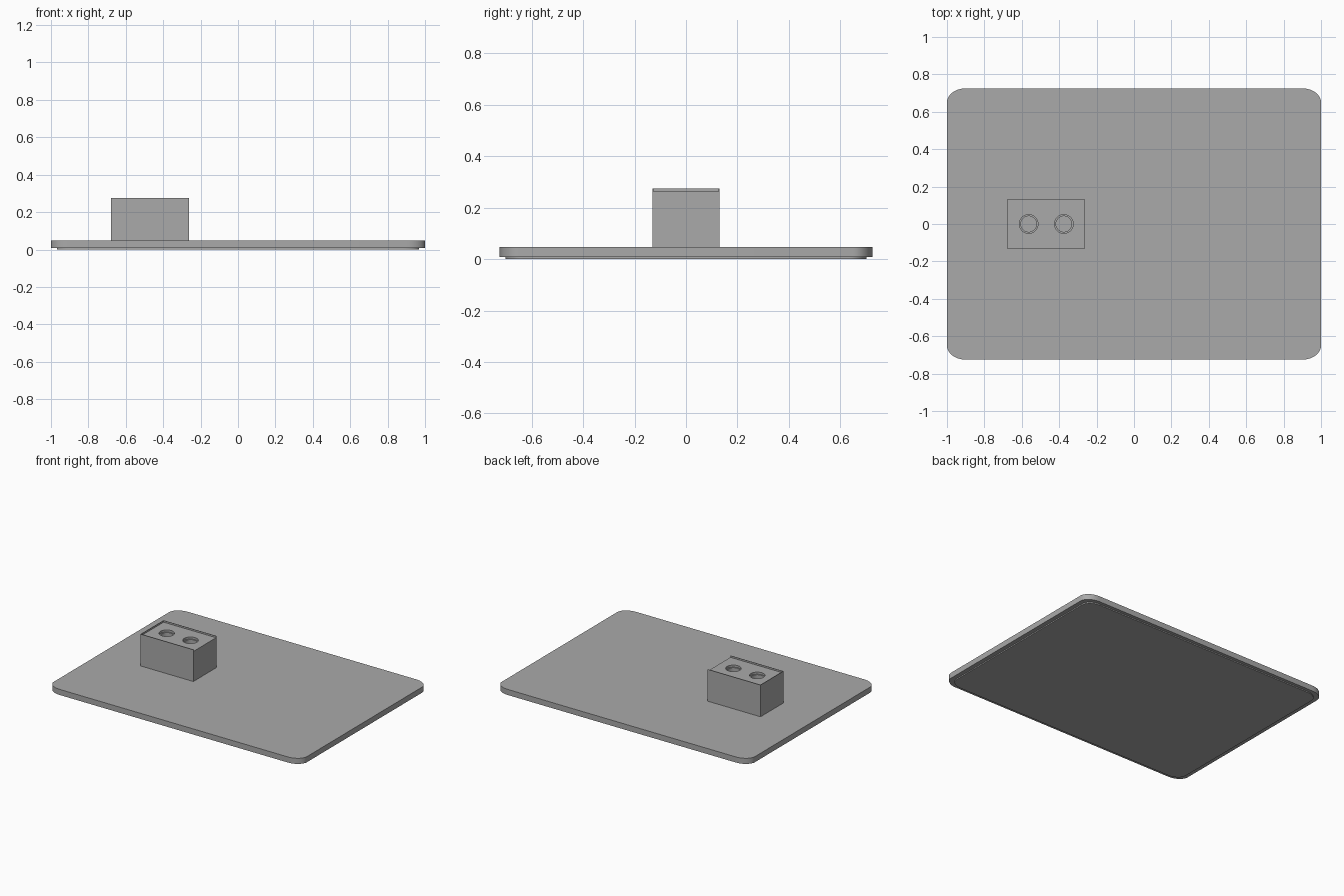
import bpy
import bmesh
from math import sin, cos, pi

cube = bpy.data.objects.get("Cube")
if cube:
    bpy.data.objects.remove(cube, do_unlink=True)

grey = bpy.data.materials.new("plain grey")
grey.use_nodes = True
GREY = (0.4, 0.4, 0.4, 1)
grey.diffuse_color = GREY
grey.node_tree.nodes["Principled BSDF"].inputs["Base Color"].default_value = GREY


def prism(name, outline, z0, z1):
    """Extrude a flat outline from z0 up to z1."""
    bm = bmesh.new()
    face = bm.faces.new([bm.verts.new((x, y, z0)) for x, y in outline])
    top = bmesh.ops.extrude_face_region(bm, geom=[face])["geom"]
    for v in top:
        if isinstance(v, bmesh.types.BMVert):
            v.co.z = z1
    bmesh.ops.recalc_face_normals(bm, faces=bm.faces)
    mesh = bpy.data.meshes.new(name)
    bm.to_mesh(mesh)
    bm.free()
    mesh.materials.append(grey)
    obj = bpy.data.objects.new(name, mesh)
    bpy.context.collection.objects.link(obj)
    return obj


def rounded(hx, hy, rx, ry, steps=10):
    """Rectangle outline with elliptical corners."""
    pts = []
    for i, (sx, sy) in enumerate(((1, 1), (-1, 1), (-1, -1), (1, -1))):
        for k in range(steps + 1):
            a = (i + k / steps) * pi / 2
            pts.append((sx * (hx - rx) + rx * cos(a), sy * (hy - ry) + ry * sin(a)))
    return pts


def rect(x0, x1, y0, y1):
    return [(x0, y0), (x1, y0), (x1, y1), (x0, y1)]


def circle(cx, r, n=40):
    return [(cx + r * cos(2 * pi * k / n), r * sin(2 * pi * k / n)) for k in range(n)]


def smooth(obj):
    bpy.ops.object.select_all(action="DESELECT")
    obj.select_set(True)
    bpy.context.view_layer.objects.active = obj
    bpy.ops.object.shade_smooth_by_angle(angle=0.6)


def cut(obj, cutter):
    """Subtract the cutter, then discard it."""
    cutter.hide_render = True
    mod = obj.modifiers.new("cut", "BOOLEAN")
    mod.operation = "DIFFERENCE"
    mod.solver = "EXACT"
    mod.object = cutter
    bpy.context.view_layer.objects.active = obj
    bpy.ops.object.modifier_apply(modifier=mod.name)
    bpy.data.objects.remove(cutter, do_unlink=True)


# Base plate with a thin, slightly smaller pad underneath
PLATE_TOP = 0.048
plate = prism("base_plate", rounded(1, 0.725, 0.1, 0.075), 0.008, PLATE_TOP)
pad = prism("bottom_pad", rounded(0.968, 0.702, 0.09, 0.068), 0, 0.008)

# Holder block, its top sunk behind thin rims on three sides
X0, X1, HY, TOP, SINK, RIM = -0.68, -0.262, 0.13, 0.275, 0.012, 0.003
block = prism("holder_block", rect(X0, X1, -HY, HY), PLATE_TOP, TOP)
cut(block, prism("recess_cutter", rect(X0 + RIM, X1 + 0.1, RIM - HY, HY - RIM),
                 TOP - SINK, TOP + 0.1))

# Two stepped round sockets
for cx in (-0.563, -0.375):
    cut(block, prism("rim_cutter", circle(cx, 0.05), TOP - SINK - 0.015, TOP + 0.1))
    cut(block, prism("socket_cutter", circle(cx, 0.042), 0.09, TOP + 0.1))

for obj in (plate, pad, block):
    smooth(obj)
